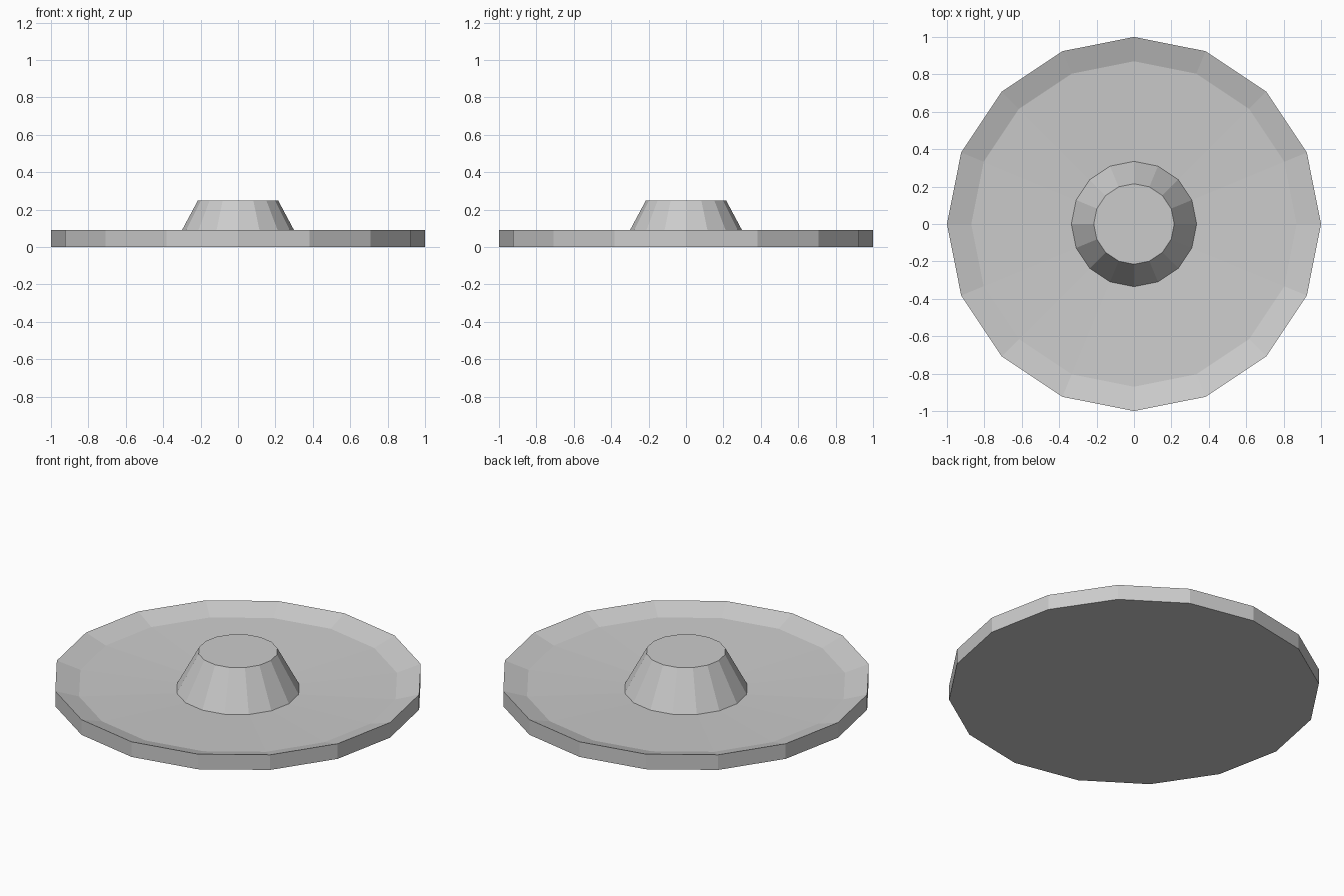
import bpy, bmesh
from math import cos, sin, pi

if "Cube" in bpy.data.objects:
    bpy.data.objects.remove(bpy.data.objects["Cube"])

SIDES = 16

def lathe(name, profile):
    """Flat-faced revolved solid, capped at the first and last ring."""
    bm = bmesh.new()
    rings = [[bm.verts.new((r * cos(2 * pi * i / SIDES), r * sin(2 * pi * i / SIDES), z))
              for i in range(SIDES)] for r, z in profile]
    for a, b in zip(rings, rings[1:]):
        for i in range(SIDES):
            j = (i + 1) % SIDES
            bm.faces.new((a[i], a[j], b[j], b[i]))
    bm.faces.new(rings[0][::-1])
    bm.faces.new(rings[-1])
    bmesh.ops.recalc_face_normals(bm, faces=bm.faces)
    mesh = bpy.data.meshes.new(name)
    bm.to_mesh(mesh)
    bm.free()
    obj = bpy.data.objects.new(name, mesh)
    bpy.context.collection.objects.link(obj)
    return obj

# Shallow dish: flat underside, upright edge, sloping rim, sinking floor, tapered central hub
lathe("dish_with_hub", [(1.0, 0.0), (1.0, 0.09), (0.87, 0.048),
                        (0.335, 0.024), (0.215, 0.248)])
